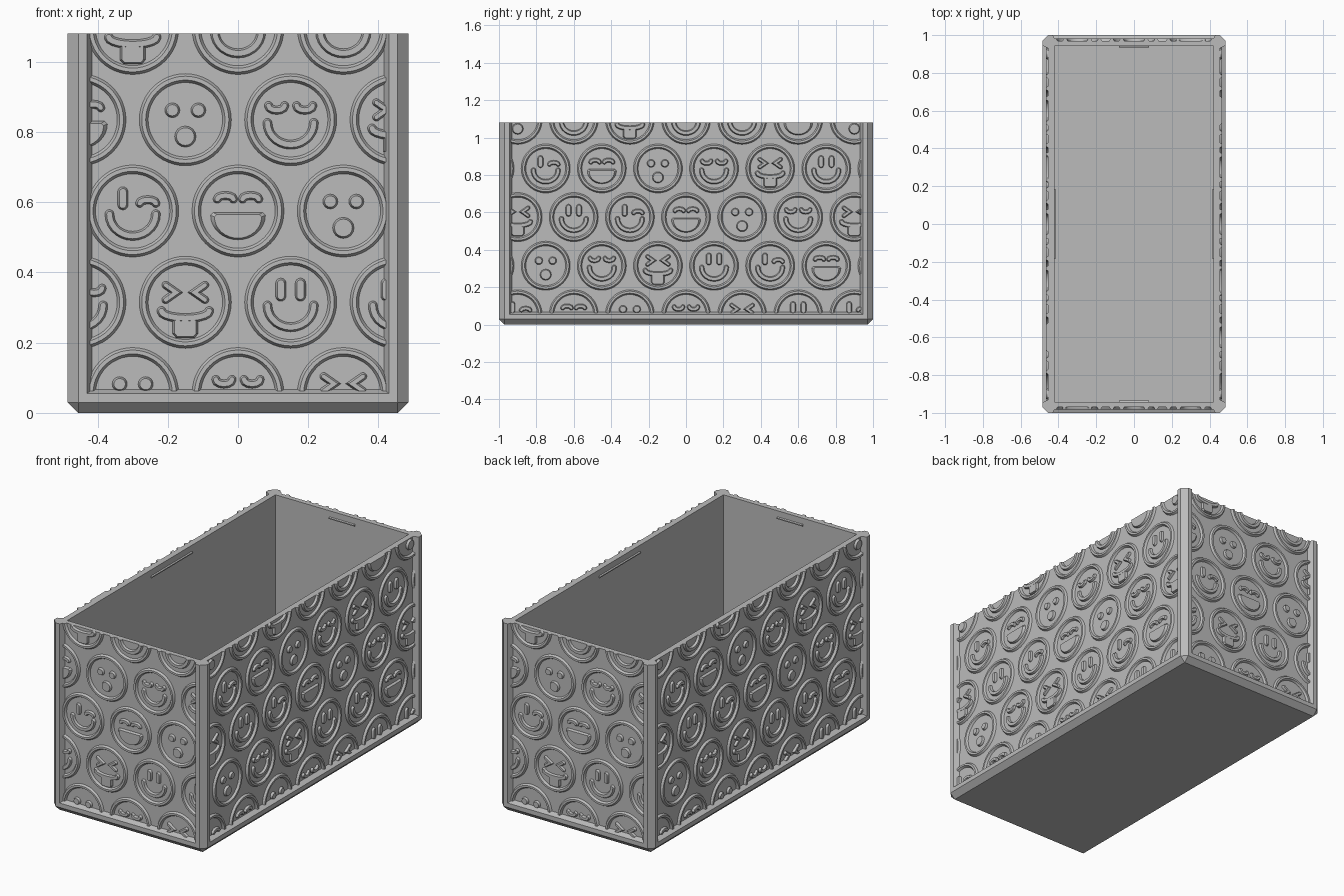
import bpy, bmesh, math
from mathutils import Matrix, Vector

cube = bpy.data.objects.get("Cube")
if cube:
    bpy.data.objects.remove(cube, do_unlink=True)

HX, HY, TOP = 0.485, 1.0, 1.08      # outer half sizes and height
DEPTH = 0.03                        # panels sit this far behind the frame
RELIEF, BEVEL, SINK = 0.012, 0.005, -0.004
PITCH, ROW = 0.3, 0.26

grey = bpy.data.materials.new("plain_grey")
grey.use_nodes = True
grey.diffuse_color = (0.5, 0.5, 0.5, 1)
grey.node_tree.nodes["Principled BSDF"].inputs["Base Color"].default_value = (0.5, 0.5, 0.5, 1)


def make_mesh(bm, name, smooth=False):
    bmesh.ops.recalc_face_normals(bm, faces=bm.faces[:])
    me = bpy.data.meshes.new(name)
    bm.to_mesh(me)
    bm.free()
    me.materials.append(grey)
    if smooth:
        me.shade_smooth()
        me.set_sharp_from_angle(angle=math.radians(30))
    return me


def add(name, me, matrix=None):
    ob = bpy.data.objects.new(name, me)
    bpy.context.collection.objects.link(ob)
    if matrix:
        ob.matrix_world = matrix


def loft(bm, loops, closed=False):
    """Skin a stack of equal-length point loops; cap the ends or join them in a ring."""
    rings = [[bm.verts.new(p) for p in loop] for loop in loops]
    pairs = list(zip(rings, rings[1:]))
    if closed:
        pairs.append((rings[-1], rings[0]))
    else:
        bm.faces.new(rings[0])
        bm.faces.new(rings[-1])
    for a, b in pairs:
        for i in range(len(a)):
            j = (i + 1) % len(a)
            bm.faces.new((a[i], a[j], b[j], b[i]))


# ---- relief shapes, drawn in panel coordinates (u, v) and raised along -y ----
def raised(points, height):
    return [(u, -height, v) for u, v in points]


def outline(path, r, steps=8):
    """Round-ended outline of a thick line along a path."""
    pts = [Vector(p) for p in path]
    dirs = [(b - a).normalized() for a, b in zip(pts, pts[1:])]
    left, right = [], []
    for i in range(1, len(pts) - 1):
        normals = [Vector((-d.y, d.x)) for d in dirs[i - 1:i + 1]]
        n = (normals[0] + normals[1]).normalized()
        off = n * r / n.dot(normals[0])
        left.append(pts[i] + off)
        right.append(pts[i] - off)

    def cap(p, d):
        a0 = math.atan2(d.y, d.x) - math.pi / 2
        return [p + Vector((math.cos(a0 + math.pi * k / steps), math.sin(a0 + math.pi * k / steps))) * r
                for k in range(steps + 1)]
    return cap(pts[-1], dirs[-1]) + left[::-1] + cap(pts[0], -dirs[0]) + right


def stroke(bm, c, path, r):
    path = [(c[0] + u, c[1] + v) for u, v in path]
    low, high = outline(path, r), outline(path, r - BEVEL)
    loft(bm, [raised(low, SINK), raised(low, 0), raised(high, RELIEF)])


def disc(bm, c, u, v, r):
    stroke(bm, c, [(u - 0.0005, v), (u + 0.0005, v)], r)


def plate(bm, c, pts, height):
    """Raised filled shape with sloping sides."""
    pts = [Vector(p) for p in pts]
    mid = sum(pts, Vector((0, 0))) / len(pts)
    centre = Vector(c)
    low = [centre + p for p in pts]
    high = [centre + mid + (p - mid) * 0.86 for p in pts]
    loft(bm, [raised(low, SINK), raised(low, 0), raised(high, height)])


def arc(cu, cv, a, b, start, end, n):
    return [(cu + a * math.cos(math.radians(start + (end - start) * i / n)),
             cv + b * math.sin(math.radians(start + (end - start) * i / n))) for i in range(n + 1)]


def smile(bm, c):
    stroke(bm, c, arc(0, -0.009, 0.066, 0.062, 180, 360, 14), 0.013)


def tall_eye(bm, c, u):
    stroke(bm, c, [(u, 0.018), (u, 0.054)], 0.015)


def arched_eye(bm, c, u, v, bend):
    stroke(bm, c, arc(u, v, 0.023, bend, 180, 0, 6), 0.012)


def tongue_face(bm, c):
    for s in (-1, 1):
        stroke(bm, c, [(s * 0.056, 0.049), (s * 0.026, 0.028), (s * 0.056, 0.007)], 0.011)
    stroke(bm, c, arc(0, -0.025, 0.068, 0.02, 180, 360, 10), 0.013)
    plate(bm, c, [(-0.036, -0.04), (-0.036, -0.09), (-0.026, -0.101),
                  (0.026, -0.101), (0.036, -0.09), (0.036, -0.04)], RELIEF * 0.95)


def smiling_face(bm, c):
    tall_eye(bm, c, -0.028)
    tall_eye(bm, c, 0.028)
    smile(bm, c)


def winking_face(bm, c):
    tall_eye(bm, c, -0.028)
    arched_eye(bm, c, 0.043, 0.022, 0.01)
    smile(bm, c)


def laughing_face(bm, c):
    for s in (-1, 1):
        arched_eye(bm, c, s * 0.036, 0.034, 0.01)
    plate(bm, c, [(-0.07, -0.004), (0.07, -0.004)] + arc(0, -0.012, 0.078, 0.07, 360, 180, 16), RELIEF)


def surprised_face(bm, c):
    for s in (-1, 1):
        disc(bm, c, s * 0.037, 0.027, 0.021)
    disc(bm, c, 0, -0.048, 0.03)


def blissful_face(bm, c):
    for s in (-1, 1):
        arched_eye(bm, c, s * 0.04, 0.04, -0.013)
    smile(bm, c)


FACES = [tongue_face, smiling_face, winking_face, laughing_face, surprised_face, blissful_face]
# face number standing at the column just left of the middle, for each row
ROW_START = [4, 0, 2, 4, 0]


def coin_rim(bm, c):
    profile = [(0.131, SINK), (0.131, 0), (0.124, RELIEF), (0.113, RELIEF), (0.106, 0), (0.106, SINK)]
    loft(bm, [raised(arc(*c, r, r, 0, 352.5, 47), h) for r, h in profile], closed=True)


def relief_mesh(name, half):
    """Staggered rows of coins, trimmed to the panel."""
    bm = bmesh.new()
    for row, start in enumerate(ROW_START):
        first = -PITCH if row % 2 == 0 else -PITCH / 2
        for col in range(-4, 6):
            c = (first + col * PITCH, 0.055 + ROW * row)
            if abs(c[0]) < half + 0.13:
                coin_rim(bm, c)
                FACES[(start + col) % 6](bm, c)
    for co, no in (((half, 0, 0), (1, 0, 0)), ((-half, 0, 0), (-1, 0, 0)),
                   ((0, 0, TOP), (0, 0, 1)), ((0, 0, 0.06), (0, 0, -1))):
        bmesh.ops.bisect_plane(bm, geom=bm.verts[:] + bm.edges[:] + bm.faces[:], dist=1e-6,
                               plane_co=co, plane_no=no, clear_outer=True)
        bmesh.ops.holes_fill(bm, edges=[e for e in bm.edges if e.is_boundary], sides=0)
    return make_mesh(bm, name, smooth=True)


def place(angle, dist):
    return Matrix.Rotation(math.radians(angle), 4, 'Z') @ Matrix.Translation((0, -dist, 0))


end_relief = relief_mesh("end_relief", HX - 0.06)
side_relief = relief_mesh("side_relief", HY - 0.06)
add("front_relief", end_relief, place(0, HY - DEPTH))
add("left_relief", side_relief, place(90, HX - DEPTH))
add("back_relief", end_relief, place(180, HY - DEPTH))
add("right_relief", side_relief, place(270, HX - DEPTH))


# ---- box shell ----
def rect(x, y, z):
    return [(x, -y, z), (x, y, z), (-x, y, z), (-x, -y, z)]


def octagon(inset, cut, z):
    x, y = HX - inset, HY - inset
    return [(x - cut, -y, z), (x, cut - y, z), (x, y - cut, z), (x - cut, y, z),
            (cut - x, y, z), (-x, y - cut, z), (-x, cut - y, z), (cut - x, -y, z)]


# walls: open sleeve
bm = bmesh.new()
ox, oy, ix, iy = HX - DEPTH, HY - DEPTH, 0.422, 0.942
loft(bm, [rect(ox, oy, 0.04), rect(ox, oy, TOP), rect(ix, iy, TOP), rect(ix, iy, 0.04)], closed=True)
add("walls", make_mesh(bm, "walls"))

# base: chamfered foot, plain edge and slope up to the panels
bm = bmesh.new()
loft(bm, [octagon(0.03, 0.0005, 0), octagon(0, 0.03, 0.03), octagon(0, 0.03, 0.055),
          octagon(DEPTH + 0.003, 0.0005, 0.068)])
add("base", make_mesh(bm, "base"))

# corner posts, chamfered outside and sloped towards the panels
POST = [(0.03, 0), (0.055, 0), (0.072, 0.035), (0.035, 0.035), (0.035, 0.072), (0, 0.055), (0, 0.03)]
for name, sx, sy in (("front_left_post", 1, -1), ("front_right_post", -1, -1),
                     ("back_left_post", 1, 1), ("back_right_post", -1, 1)):
    bm = bmesh.new()
    loft(bm, [[(sx * (HX - a), sy * (HY - b), z) for a, b in POST] for z in (0.035, TOP)])
    add(name, make_mesh(bm, name))

# small catches inside the rim
for name, angle, dist, half in (("front_catch", 0, iy, 0.08), ("left_catch", 90, ix, 0.185),
                                ("back_catch", 180, iy, 0.08), ("right_catch", 270, ix, 0.185)):
    bm = bmesh.new()
    section = [(-0.005, 1.03), (0.007, 1.036), (0.007, 1.042), (-0.005, 1.048)]
    loft(bm, [[(u, d, z) for d, z in section] for u in (-half, half)])
    add(name, make_mesh(bm, name), place(angle, dist))
